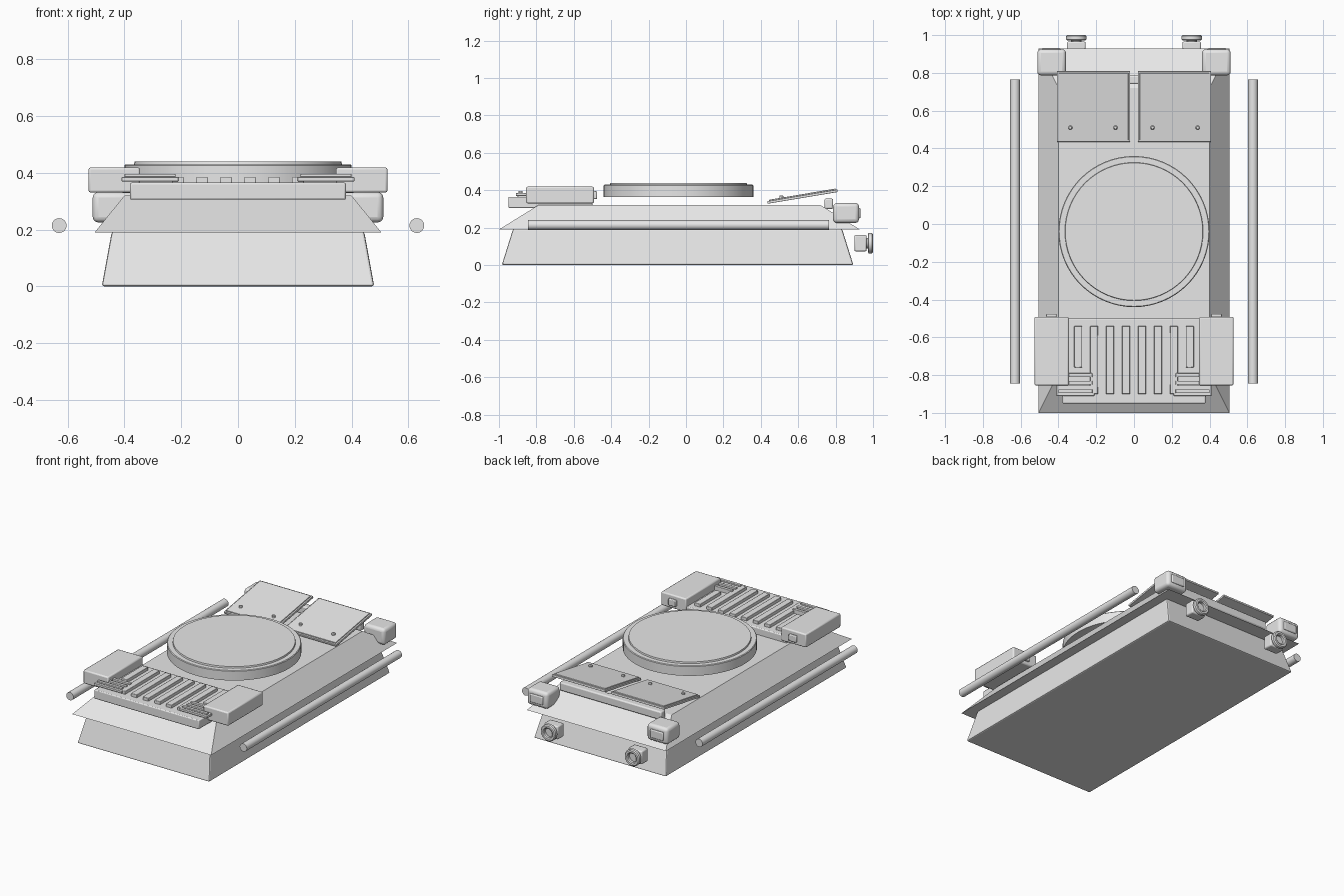
import bpy, bmesh, math
from mathutils import Matrix, Vector

if "Cube" in bpy.data.objects:
    bpy.data.objects.remove(bpy.data.objects["Cube"])

grey = bpy.data.materials.new("plain_grey")
grey.diffuse_color = (0.8, 0.8, 0.8, 1)
grey.use_nodes = True
grey.node_tree.nodes["Principled BSDF"].inputs["Base Color"].default_value = grey.diffuse_color


def finish(name, bm, bevel=0.0, segments=2, smooth=True):
    """Turn a bmesh into a named object with optional rounded edges."""
    bmesh.ops.recalc_face_normals(bm, faces=bm.faces)
    me = bpy.data.meshes.new(name)
    bm.to_mesh(me)
    bm.free()
    me.materials.append(grey)
    ob = bpy.data.objects.new(name, me)
    bpy.context.collection.objects.link(ob)
    if bevel:
        mod = ob.modifiers.new("bevel", 'BEVEL')
        mod.width = bevel
        mod.segments = segments
        mod.limit_method = 'ANGLE'
    if smooth:
        bpy.ops.object.select_all(action='DESELECT')
        ob.select_set(True)
        bpy.context.view_layer.objects.active = ob
        bpy.ops.object.shade_smooth_by_angle(angle=math.radians(35))
    return ob


def frustum(name, low, high, bevel=0.0):
    """low/high = (half width, y front, y back, z)."""
    bm = bmesh.new()
    rings = []
    for hw, y0, y1, z in (low, high):
        rings.append([bm.verts.new((x, y, z)) for x, y in
                      ((-hw, y0), (hw, y0), (hw, y1), (-hw, y1))])
    a, b = rings
    bm.faces.new(a[::-1])
    bm.faces.new(b)
    for i in range(4):
        j = (i + 1) % 4
        bm.faces.new((a[i], a[j], b[j], b[i]))
    return finish(name, bm, bevel, smooth=False)


def box(name, x, y, z, bevel=0.0, tilt=0.0, segments=2):
    """Box from three (min, max) ranges, tilted about its own x axis."""
    c = Vector([(r[0] + r[1]) / 2 for r in (x, y, z)])
    s = [r[1] - r[0] for r in (x, y, z)]
    bm = bmesh.new()
    bmesh.ops.create_cube(bm, size=1, matrix=Matrix.Translation(c)
                          @ Matrix.Rotation(tilt, 4, 'X') @ Matrix.Diagonal((*s, 1)))
    return finish(name, bm, bevel, segments, smooth=bevel > 0)


def lathe(name, profile, centre, axis='Z', steps=64):
    """Spin a closed (radius, height) profile."""
    bm = bmesh.new()
    vs = [bm.verts.new((r, 0, h)) for r, h in profile]
    es = [bm.edges.new((vs[i], vs[i + 1])) for i in range(len(vs) - 1)]
    bmesh.ops.spin(bm, geom=vs + es, cent=(0, 0, 0), axis=(0, 0, 1),
                   angle=math.tau, steps=steps)
    bmesh.ops.remove_doubles(bm, verts=bm.verts, dist=1e-5)
    if axis == 'Y':
        bm.transform(Matrix.Rotation(-math.pi / 2, 4, 'X'))
    bm.transform(Matrix.Translation(centre))
    return finish(name, bm)


def span(side, a, b):
    """Mirror an x range to the given side."""
    return (a, b) if side > 0 else (-b, -a)


# Hull: tapered lower tub and overhanging upper deck
frustum("lower_hull", (0.48, -0.985, 0.895, 0.0), (0.445, -0.925, 0.835, 0.192), 0.008)
frustum("upper_hull", (0.505, -1.0, 0.93, 0.19), (0.40, -0.79, 0.72, 0.32))

# Round turret base with raised lid, floating above the deck
lathe("turret_ring", [(0, 0.365), (0.40, 0.365), (0.40, 0.426), (0.396, 0.43),
                      (0.366, 0.43), (0.364, 0.44), (0, 0.44)], (0, -0.04, 0))

# Front grille: base block and raised slats
box("grille_base", (-0.38, 0.38), (-0.95, -0.50), (0.305, 0.365), 0.006)
for i in range(8):
    cx = (i - 3.5) * 0.0845
    front = -0.76 if i in (0, 7) else -0.90
    box("grille_slat", (cx - 0.021, cx + 0.021), (front, -0.54), (0.36, 0.385), 0.003)

for s in (-1, 1):
    tag = "right" if s > 0 else "left"
    # Louvre plates stacked at the front corners
    box("louvre_plate_" + tag, span(s, 0.21, 0.41), (-0.91, -0.855), (0.37, 0.385), 0.002)
    box("louvre_top_" + tag, span(s, 0.22, 0.40), (-0.895, -0.875), (0.385, 0.396), 0.002)
    for y in (-0.84, -0.80):
        box("louvre_bar_" + tag, span(s, 0.22, 0.36), (y - 0.01, y + 0.01), (0.362, 0.392), 0.002)

    # Front corner boxes with a small plate on the back
    box("front_box_" + tag, span(s, 0.345, 0.527), (-0.855, -0.492), (0.33, 0.419), 0.008)
    box("front_box_plate_" + tag, span(s, 0.41, 0.465), (-0.494, -0.476), (0.352, 0.395), 0.005)

    # Rear corner boxes with lamp plates
    box("rear_box_" + tag, span(s, 0.36, 0.512), (0.787, 0.925), (0.225, 0.332), 0.02, segments=3)
    box("rear_lamp_" + tag, span(s, 0.39, 0.485), (0.92, 0.933), (0.25, 0.305), 0.006)

    # Tilted rear hatches: frame, inner panel and knobs
    tilt = math.radians(9.5)
    box("hatch_frame_" + tag, span(s, 0.02, 0.408), (0.433, 0.813), (0.359, 0.373), 0.002, tilt)
    box("hatch_panel_" + tag, span(s, 0.03, 0.398), (0.442, 0.802), (0.371, 0.379), 0.002, tilt)
    for kx in (0.098, 0.337):
        lathe("hatch_knob_" + tag, [(0, 0), (0.011, 0), (0.011, 0.012), (0.007, 0.017), (0, 0.017)],
              (s * kx, 0.51, 0.356), steps=16)

    # Side poles
    lathe("side_pole_" + tag, [(0, -0.845), (0.026, -0.845), (0.026, 0.765), (0, 0.765)],
          (s * 0.63, 0, 0.214), 'Y', 24)

    # Exhausts: block, stub and ring
    box("exhaust_block_" + tag, span(s, 0.256, 0.355), (0.90, 0.966), (0.073, 0.16), 0.008)
    lathe("exhaust_ring_" + tag,
          [(0, 0.96), (0.028, 0.96), (0.028, 0.972), (0.048, 0.972), (0.054, 0.977),
           (0.054, 0.994), (0.048, 1.0), (0.036, 1.0), (0.03, 0.995), (0.03, 0.978), (0, 0.978)],
          (s * 0.305, 0, 0.117), 'Y', 32)

# Cross bar beneath the hatches
box("rear_cross_bar", (-0.37, 0.37), (0.74, 0.787), (0.30, 0.355), 0.008)
